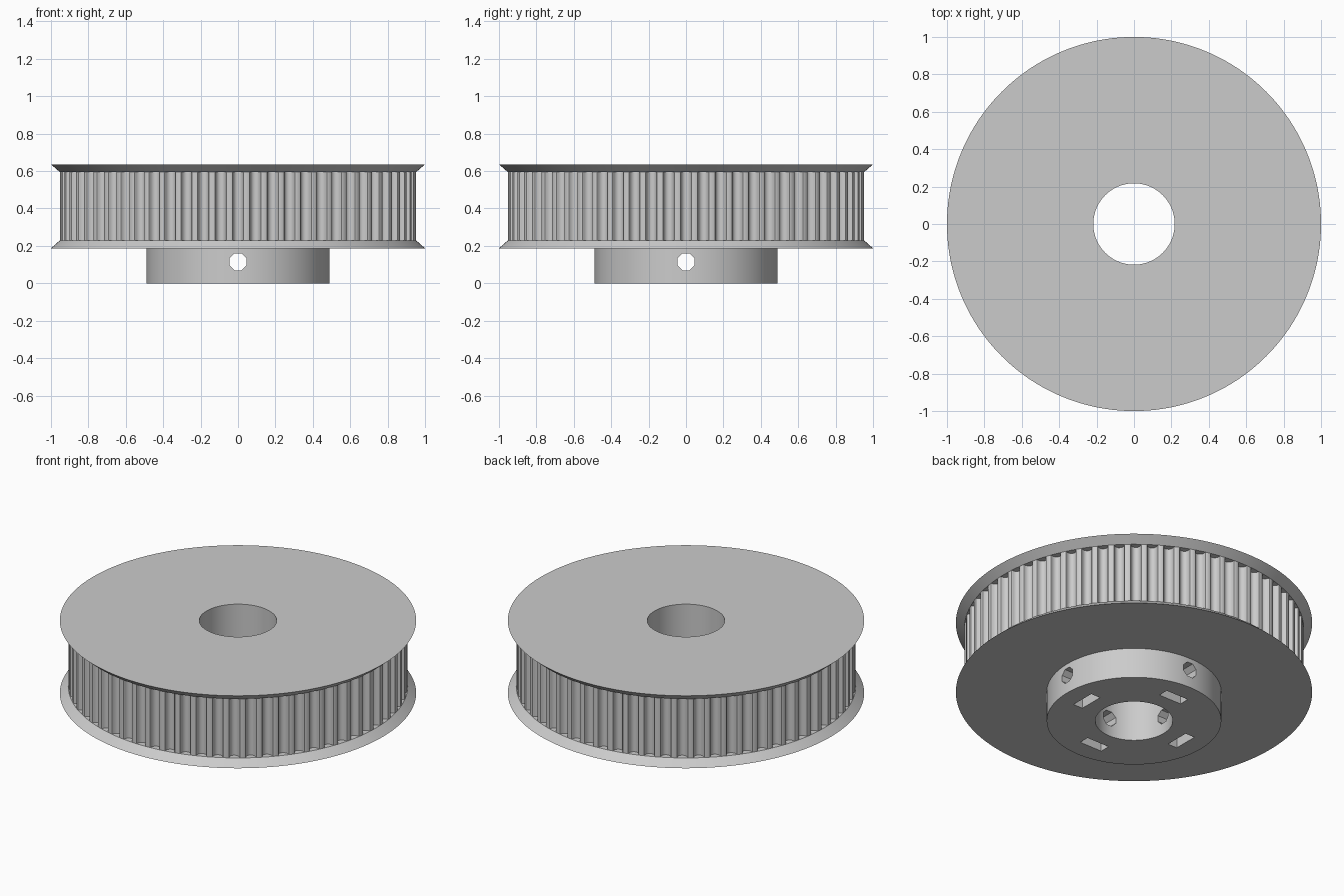
import bpy, bmesh, math
from mathutils import Matrix, Vector

cube = bpy.data.objects.get("Cube")
if cube:
    bpy.data.objects.remove(cube)

TEETH = 64
SEGMENTS = TEETH * 4
RIM, BELT, HUB, BORE = 1.0, 0.953, 0.49, 0.2175
Z_HUB, Z_LOW, Z_HIGH, Z_TOP = 0.187, 0.229, 0.595, 0.636
HOLE_Z = 0.114

metal = bpy.data.materials.new("plain grey")
metal.use_nodes = True
grey = (0.6, 0.6, 0.6, 1)
metal.diffuse_color = grey
metal.node_tree.nodes["Principled BSDF"].inputs["Base Color"].default_value = grey


def finish(bm, name):
    bmesh.ops.recalc_face_normals(bm, faces=bm.faces)
    mesh = bpy.data.meshes.new(name)
    bm.to_mesh(mesh)
    bm.free()
    mesh.materials.append(metal)
    obj = bpy.data.objects.new(name, mesh)
    bpy.context.collection.objects.link(obj)
    return obj


def revolve(profile, name):
    """Closed (radius, z) profile turned about the z axis."""
    bm = bmesh.new()
    rings = []
    for i in range(SEGMENTS):
        a = 2 * math.pi * i / SEGMENTS
        rings.append([bm.verts.new((r * math.cos(a), r * math.sin(a), z)) for r, z in profile])
    n = len(profile)
    for i in range(SEGMENTS):
        a, b = rings[i], rings[(i + 1) % SEGMENTS]
        for j in range(n):
            k = (j + 1) % n
            bm.faces.new((a[j], b[j], b[k], a[k]))
    return finish(bm, name)


def add_prism(bm, outline, axis, matrix):
    """Extrude a loop of 3D points along axis, placed by matrix."""
    low = [bm.verts.new(matrix @ Vector(p)) for p in outline]
    high = [bm.verts.new(matrix @ (Vector(p) + Vector(axis))) for p in outline]
    bm.faces.new(low)
    bm.faces.new(high)
    n = len(low)
    for i in range(n):
        k = (i + 1) % n
        bm.faces.new((low[i], low[k], high[k], high[i]))


def cut(target, cutter):
    mod = target.modifiers.new("cut", 'BOOLEAN')
    mod.operation = 'DIFFERENCE'
    mod.solver = 'EXACT'
    mod.object = cutter
    bpy.context.view_layer.objects.active = target
    bpy.ops.object.modifier_apply(modifier=mod.name)
    bpy.data.objects.remove(cutter)


# Hub, lower flange, belt drum and upper flange in one turned body
pulley = revolve([(BORE, 0), (HUB, 0), (HUB, Z_HUB), (RIM, Z_HUB), (BELT, Z_LOW),
                  (BELT, Z_HIGH), (RIM, Z_TOP), (BORE, Z_TOP)], "toothed_pulley")

# Rounded belt grooves: half-width and depth of one side, then mirrored
half = [(0.0354, -0.02), (0.0354, 0), (0.0307, 0.002), (0.0283, 0.006), (0.0274, 0.011),
        (0.0239, 0.021), (0.017, 0.030), (0.009, 0.0345)]
outline = half + [(0, 0.036)] + [(-w, d) for w, d in reversed(half)]
seat = math.sqrt(BELT ** 2 - 0.0354 ** 2)
bm = bmesh.new()
for i in range(TEETH):
    add_prism(bm, [(w, d - seat, Z_LOW) for w, d in outline], (0, 0, Z_HIGH - Z_LOW),
              Matrix.Rotation(2 * math.pi * i / TEETH, 4, 'Z'))
cut(pulley, finish(bm, "groove_cutter"))

# Set screw holes through the hub on four sides
bm = bmesh.new()
octagon = [math.pi / 8 + k * math.pi / 4 for k in range(8)]
for i in range(4):
    add_prism(bm, [(0.049 * math.cos(a), -0.6, HOLE_Z + 0.049 * math.sin(a)) for a in octagon],
              (0, 0.45, 0), Matrix.Rotation(math.pi / 2 * i, 4, 'Z'))
cut(pulley, finish(bm, "screw_hole_cutter"))

# Nut slots open at the underside, with a pointed top
bm = bmesh.new()
w = 0.077
slot = [(-w, -0.05), (w, -0.05), (w, HOLE_Z + w * 0.577), (0, HOLE_Z + w * 1.155),
        (-w, HOLE_Z + w * 0.577)]
for i in range(4):
    add_prism(bm, [(x, -0.378, z) for x, z in slot], (0, 0.064, 0),
              Matrix.Rotation(math.pi / 2 * i, 4, 'Z'))
cut(pulley, finish(bm, "nut_slot_cutter"))

# Smooth round walls, sharp edges kept
bpy.ops.object.select_all(action='DESELECT')
pulley.select_set(True)
bpy.context.view_layer.objects.active = pulley
bpy.ops.object.shade_smooth_by_angle(angle=math.radians(30))
